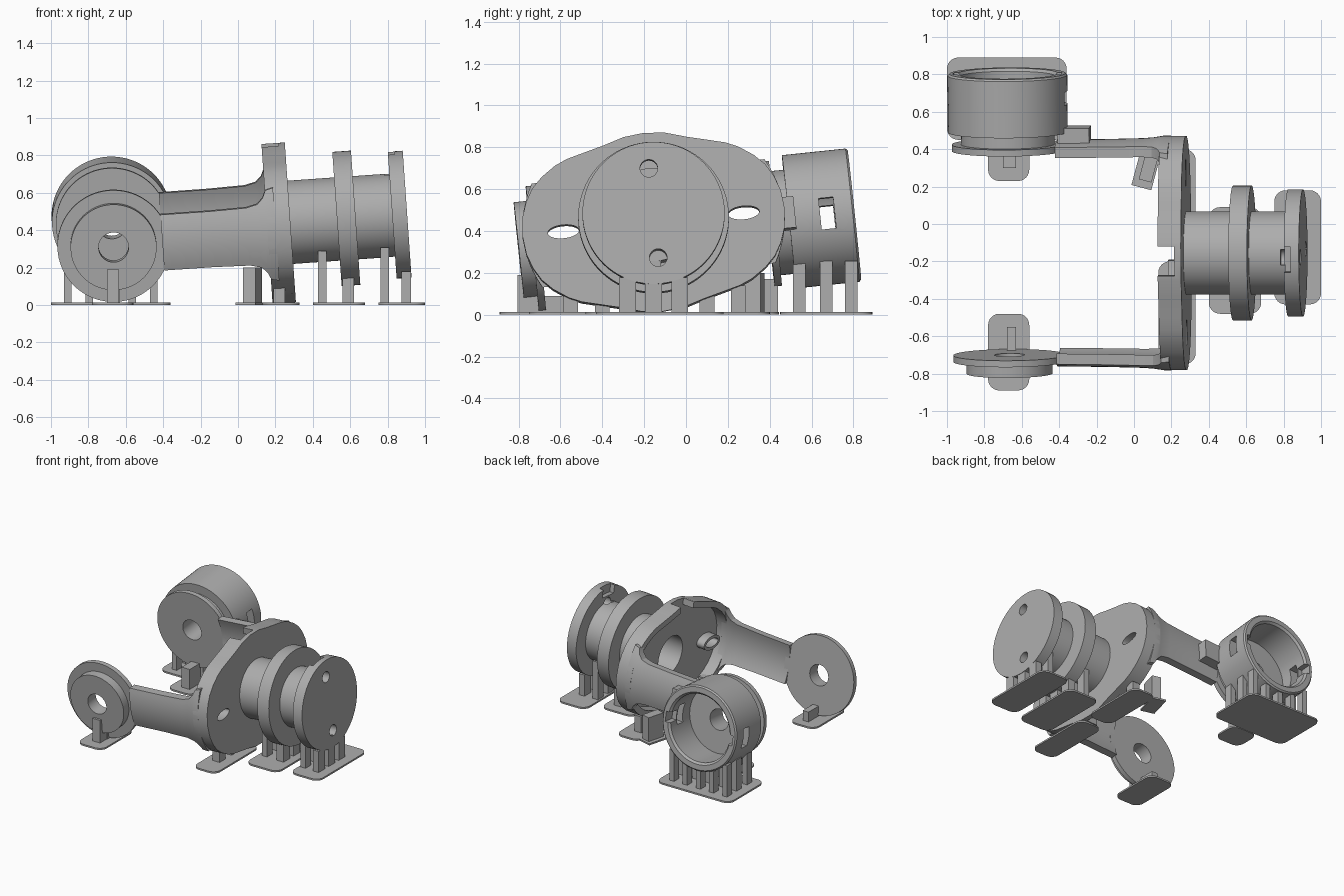
import bpy, bmesh, math
from mathutils import Matrix

if "Cube" in bpy.data.objects:
    bpy.data.objects.remove(bpy.data.objects["Cube"], do_unlink=True)

gray = bpy.data.materials.new("resin_gray")
gray.use_nodes = True
gray.diffuse_color = (0.42, 0.42, 0.42, 1)
gray.node_tree.nodes["Principled BSDF"].inputs["Base Color"].default_value = gray.diffuse_color

# The whole yoke leans on its supports
TILT = (Matrix.Translation((0.2, -0.155, 0.437))
        @ Matrix.Rotation(math.radians(-4), 4, 'Y') @ Matrix.Rotation(math.radians(6), 4, 'X'))
PIVOT_X = -0.872


def finish(name, bm, matrix=TILT):
    bmesh.ops.remove_doubles(bm, verts=bm.verts, dist=1e-5)
    bmesh.ops.recalc_face_normals(bm, faces=bm.faces)
    mesh = bpy.data.meshes.new(name)
    bm.to_mesh(mesh)
    bm.free()
    ob = bpy.data.objects.new(name, mesh)
    bpy.context.collection.objects.link(ob)
    mesh.materials.append(gray)
    ob.matrix_world = matrix
    return ob


def loft(name, rings, closed=False, matrix=TILT):
    """Skin a list of equal closed rings; closed joins last to first, otherwise cap."""
    bm = bmesh.new()
    rows = [[bm.verts.new(p) for p in ring] for ring in rings]
    n = len(rows[0])
    pairs = list(zip(rows, rows[1:])) + ([(rows[-1], rows[0])] if closed else [])
    for a, b in pairs:
        for i in range(n):
            j = (i + 1) % n
            bm.faces.new((a[i], a[j], b[j], b[i]))
    if not closed:
        bm.faces.new(rows[0])
        bm.faces.new(rows[-1])
    return finish(name, bm, matrix)


def lathe(name, profile, axis, steps=80):
    """Revolve (distance, radius) points about the shaft or the pivot axis."""
    rings = []
    for t, r in profile:
        ring = []
        for i in range(steps):
            a = math.tau * i / steps
            c, s = r * math.cos(a), r * math.sin(a)
            ring.append((t, c, s) if axis == 'X' else (PIVOT_X + c, t, s))
        rings.append(ring)
    return loft(name, rings, closed=True)


def prism(name, outline, x0, x1):
    return loft(name, [[(x, u, v) for u, v in outline] for x in (x0, x1)])


def ellipse(cu, cv, ru, rv, n=40):
    return [(cu + ru * math.cos(math.tau * i / n), cv + rv * math.sin(math.tau * i / n))
            for i in range(n)]


def box(name, x0, x1, y0, y1, z0, z1, matrix=TILT):
    ring = [(x0, y0), (x1, y0), (x1, y1), (x0, y1)]
    return loft(name, [[(x, y, z) for x, y in ring] for z in (z0, z1)], matrix=matrix)


def combine(ob, tool, mode='DIFFERENCE'):
    tool.hide_render = True
    mod = ob.modifiers.new("cut", 'BOOLEAN')
    mod.operation, mod.object, mod.solver = mode, tool, 'EXACT'
    bpy.context.view_layer.objects.active = ob
    bpy.ops.object.modifier_apply(modifier=mod.name)
    bpy.data.objects.remove(tool, do_unlink=True)


# Yoke cup: hollow shell open toward the arms
quarter = [(0, .43), (.1, .42), (.2, .39), (.31, .362), (.38, .344), (.44, .318), (.51, .27),
           (.56, .22), (.595, .16), (.62, .09), (.63, 0)]
half = quarter + [(u, -v) for u, v in reversed(quarter[:-1])]
outline = half + [(-u, v) for u, v in reversed(half[1:-1])]
cup = prism("yoke_cup", outline, -.045, .08)
combine(cup, prism("hollow", [(u * .92, v * .885) for u, v in outline], -.2, .045))
combine(cup, box("notch", -.2, .045, -.08, .08, -.6, .6))
for s in (-1, 1):
    combine(cup, prism("slot_collar", ellipse(s * .433, 0, .1, .055), -.02, .06), 'UNION')
    combine(cup, prism("slot", ellipse(s * .433, 0, .075, .032), -.3, .3))
combine(cup, prism("bore", ellipse(0, 0, .15, .15), -.3, .3))

# Shaft with middle flange and end disc
shaft = lathe("flanged_shaft", [(.05, .15), (.05, .223), (.33, .223), (.33, .36), (.43, .36),
                                (.43, .223), (.626, .223), (.626, .34), (.706, .34),
                                (.706, 0), (.67, 0), (.67, .15)], 'X')
for s in (-1, 1):
    combine(shaft, prism("pin_hole", ellipse(0, s * .215, .042, .042), .6, .8))
combine(shaft, box("rim_notch", .6, .66, -.07, .07, .27, .4))

# Arms: curved straps that flare into the cup
for side, label in ((-1, "front"), (1, "rear")):
    rings = []
    for x, h, u in ((-.61, .15, .607), (-.35, .15, .61), (-.15, .155, .615),
                    (-.09, .17, .62), (-.06, .2, .625), (-.042, .24, .628), (0, .25, .628)):
        vs = [h * (i / 6 - 1) for i in range(13)]
        outer = [(x, side * (u - 1.1 * v * v), v) for v in vs]
        inner = [(x, side * (u - .057 - 1.1 * v * v), v) for v in reversed(vs)]
        rings.append(outer + inner)
    loft(label + "_arm", rings)

# Front pivot disc with boss
lathe("front_pivot_disc", [(-.548, .08), (-.548, .3), (-.583, .3), (-.583, .23),
                           (-.648, .23), (-.648, .08)], 'Y')

# Rear pivot disc, neck and open drum
drum = lathe("rear_drum", [(.55, .08), (.55, .3), (.585, .3), (.585, .25), (.65, .25),
                           (.65, .32), (.955, .32), (.965, .31), (.965, .27), (.95, .255),
                           (.71, .255), (.71, .08)], 'Y')
combine(drum, box("side_windows", PIVOT_X - .4, PIVOT_X + .4, .8, .87, -.075, .075))
combine(drum, box("bayonet_notches", PIVOT_X - .29, PIVOT_X + .29, .88, 1.1, -.04, .04))
box("arm_stop_block", -.6, -.43, .59, .68, -.06, .09)

# Footings: thin rounded slabs lying on the ground
FLAT = Matrix.Identity(4)


def footing(name, x0, x1, y0, y1, r=.06):
    ring = []
    for cx, cy, start in ((x1 - r, y1 - r, 0), (x0 + r, y1 - r, 90),
                          (x0 + r, y0 + r, 180), (x1 - r, y0 + r, 270)):
        for k in range(7):
            a = math.radians(start + 15 * k)
            ring.append((cx + r * math.cos(a), cy + r * math.sin(a)))
    loft(name, [[(x, y, z) for x, y in ring] for z in (0, .013)], matrix=FLAT)


footing("drum_footing", -1, -.36, .45, .89)
footing("rear_disc_footing", -.78, -.56, .23, .445)
footing("front_disc_footing", -.78, -.56, -.89, -.48)
footing("cup_rear_footing", .13, .33, -.12, .4)
footing("cup_front_footing", .13, .33, -.75, -.2)
footing("flange_footing", .4, .68, -.48, .09)
footing("end_footing", .75, 1, -.43, .18)

# Angled footing beside the rear arm
ANGLED = Matrix.Translation((.07, .29, 0)) @ Matrix.Rotation(math.radians(-15), 4, 'Z')
box("angled_footing", -.06, .05, -.1, .1, 0, .013, ANGLED)
box("angled_post", -.03, .04, -.06, .08, 0, .2, ANGLED)


def post(name, cx, cy, wx, wy, height):
    box(name, cx - wx / 2, cx + wx / 2, cy - wy / 2, cy + wy / 2, .005, height, FLAT)


# Posts under the drum follow its round underside
for dx in (-.23, -.115, 0, .115, .23):
    under = .47 - math.sqrt(.32 ** 2 - dx ** 2)
    for y in (.54, .67, .79):
        post("drum_post", -.68 + dx, y, .04, .06, under + .01)

# Posts under the pivot discs
post("front_disc_post", -.668, -.76, .065, .09, .19)
post("front_disc_inner_post", -.655, -.61, .05, .12, .09)
post("front_disc_bridge", -.655, -.67, .05, .1, .09)
post("rear_disc_post", -.665, .37, .07, .14, .17)

# Posts under the cup, flange and end disc
for y in (-.55, -.4, .1, .25):
    dy = y + .155
    post("cup_post", .22, y, .06, .07, .07 + .42 * abs(dy) ** 2)
for y in (-.28, -.155, -.03):
    off = .6 * (y + .155) ** 2
    post("shaft_post", .45, y, .045, .07, .26 + 3 * off)
    post("flange_post", .59, y, .06, .08, .13 + 2 * off)
    post("shaft_end_post", .785, y, .045, .07, .28 + 3 * off)
    post("end_disc_post", .9, y, .05, .08, .16 + 2 * off)

# Smooth round surfaces while keeping crisp edges
bpy.ops.object.select_all(action='DESELECT')
for ob in bpy.context.scene.objects:
    if ob.type == 'MESH' and gray.name in ob.data.materials:
        ob.select_set(True)
        bpy.context.view_layer.objects.active = ob
bpy.ops.object.shade_smooth_by_angle(angle=math.radians(30))
